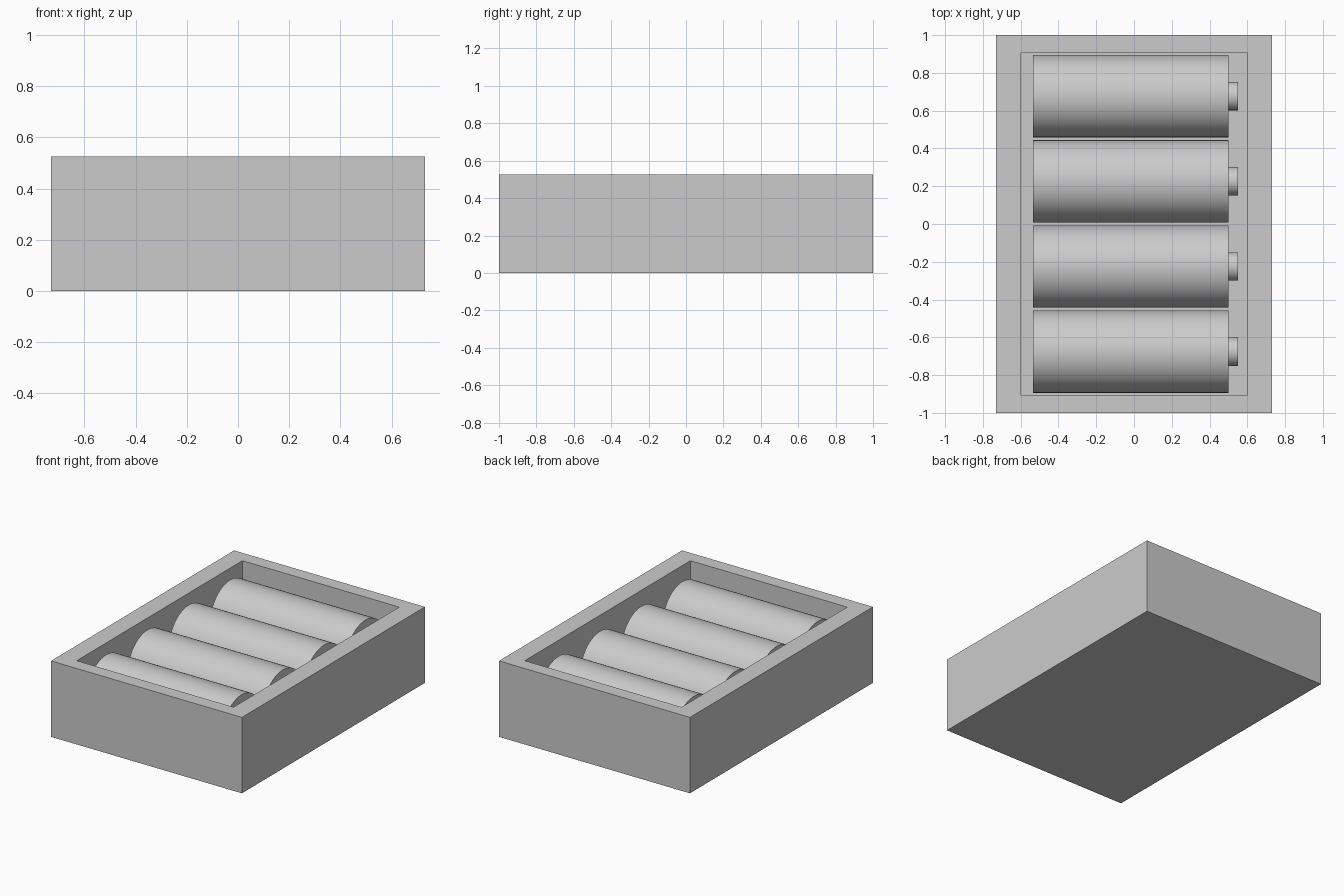
import bpy, bmesh, math
from mathutils import Matrix, Vector

if "Cube" in bpy.data.objects:
    bpy.data.objects.remove(bpy.data.objects["Cube"], do_unlink=True)

GREY = (0.6, 0.6, 0.6, 1)
grey = bpy.data.materials.new("plain grey")
grey.use_nodes = True
grey.diffuse_color = GREY
for node in grey.node_tree.nodes:
    if node.type == "BSDF_PRINCIPLED":
        node.inputs["Base Color"].default_value = GREY


def finish(name, bm):
    bmesh.ops.recalc_face_normals(bm, faces=bm.faces)
    mesh = bpy.data.meshes.new(name)
    bm.to_mesh(mesh)
    bm.free()
    mesh.materials.append(grey)
    obj = bpy.data.objects.new(name, mesh)
    bpy.context.collection.objects.link(obj)
    return obj


# Open tray: a box whose top is inset to the rim and sunk to the floor
HALF_X, HALF_Y, HEIGHT = 0.73, 1.0, 0.525
INNER_X, INNER_Y, FLOOR = 0.6, 0.905, 0.06
bm = bmesh.new()
bmesh.ops.create_cube(bm, size=1, matrix=Matrix.Translation((0, 0, HEIGHT / 2))
                      @ Matrix.Diagonal((2 * HALF_X, 2 * HALF_Y, HEIGHT, 1)))
top = max(bm.faces, key=lambda f: f.calc_center_median().z)
bmesh.ops.inset_individual(bm, faces=[top], thickness=0.1)
for v in top.verts:
    v.co.x = math.copysign(INNER_X, v.co.x)
    v.co.y = math.copysign(INNER_Y, v.co.y)
sunk = bmesh.ops.extrude_discrete_faces(bm, faces=[top])["faces"][0]
bmesh.ops.translate(bm, verts=sunk.verts, vec=Vector((0, 0, FLOOR - HEIGHT)))
finish("tray", bm)

# Battery cells: a stepped profile spun about the lengthwise axis
RADIUS, TIP = 0.218, 0.075
PROFILE = [(-0.535, 0), (-0.535, RADIUS), (0.5, RADIUS),
           (0.5, TIP), (0.55, TIP), (0.55, 0)]


def battery(name, y):
    bm = bmesh.new()
    verts = [bm.verts.new((x, 0, r)) for x, r in PROFILE]
    edges = [bm.edges.new(pair) for pair in zip(verts, verts[1:])]
    bmesh.ops.spin(bm, geom=verts + edges, axis=(1, 0, 0), cent=(0, 0, 0),
                   angle=math.tau, steps=48, use_duplicate=False)
    bmesh.ops.remove_doubles(bm, verts=bm.verts, dist=0.0001)
    obj = finish(name, bm)
    obj.location = (0, y, FLOOR + RADIUS)
    return obj


cells = [battery(f"battery_{i + 1}", 0.677 - 0.451 * i) for i in range(4)]

bpy.ops.object.select_all(action="DESELECT")
for cell in cells:
    cell.select_set(True)
bpy.context.view_layer.objects.active = cells[0]
bpy.ops.object.shade_smooth_by_angle(angle=math.radians(30))
